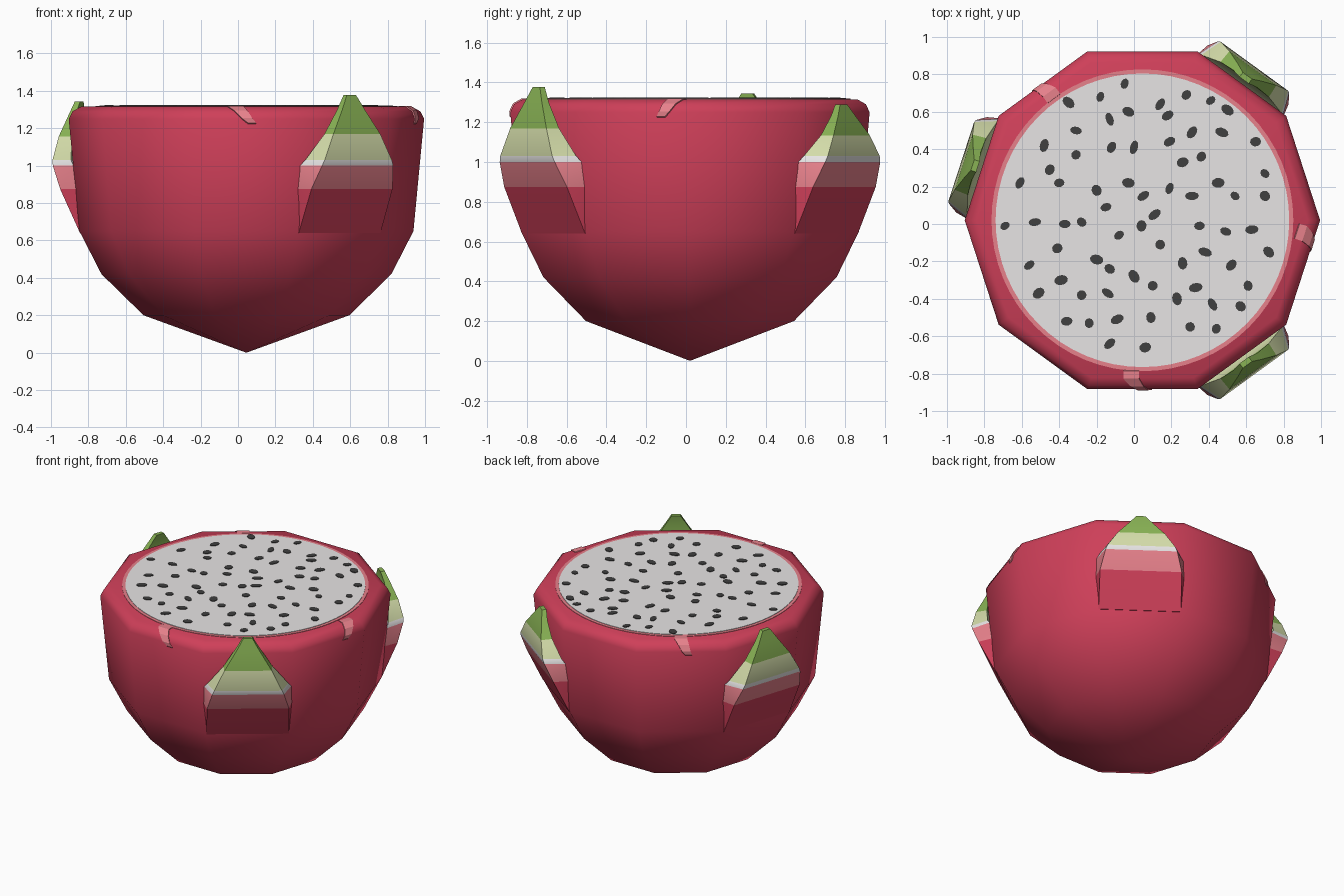
import bpy, bmesh, math, random
from mathutils import Vector

if "Cube" in bpy.data.objects:
    bpy.data.objects.remove(bpy.data.objects["Cube"])

random.seed(4)
CX, CY, TOP = 0.045, 0.02, 1.315


def material(name, r, g, b):
    m = bpy.data.materials.new(name)
    m.diffuse_color = (r, g, b, 1)
    m.use_nodes = True
    m.node_tree.nodes["Principled BSDF"].inputs["Base Color"].default_value = m.diffuse_color
    return m


RED = material("skin_red", 0.62, 0.05, 0.1)
PINK = material("pale_pink", 0.8, 0.22, 0.26)
WHITE = material("flesh_white", 0.8, 0.78, 0.78)
GREEN = material("leaf_green", 0.25, 0.45, 0.09)
LIME = material("leaf_pale_green", 0.66, 0.72, 0.4)
SEED = material("seed_dark", 0.05, 0.05, 0.05)


def finish(name, bm, mats, angle=None):
    bmesh.ops.recalc_face_normals(bm, faces=bm.faces)
    me = bpy.data.meshes.new(name)
    bm.to_mesh(me)
    bm.free()
    ob = bpy.data.objects.new(name, me)
    bpy.context.collection.objects.link(ob)
    for m in mats:
        me.materials.append(m)
    if angle:
        bpy.ops.object.select_all(action='DESELECT')
        ob.select_set(True)
        bpy.context.view_layer.objects.active = ob
        bpy.ops.object.shade_smooth_by_angle(angle=math.radians(angle))
    return ob


def loft(bm, rings, mat_ids=None, cap_start=True):
    """Skin a stack of closed rings and cap its ends."""
    rows = [[bm.verts.new(p) for p in ring] for ring in rings]
    for i, (a, b) in enumerate(zip(rows, rows[1:])):
        for k in range(len(a)):
            n = (k + 1) % len(a)
            f = bm.faces.new((a[k], a[n], b[n], b[k]))
            f.material_index = mat_ids[i] if mat_ids else 0
    if cap_start:
        bm.faces.new(rows[0])
    f = bm.faces.new(rows[-1])
    f.material_index = mat_ids[-1] if mat_ids else 0
    return rows


def circle(r, z, n, x=CX, y=CY, ry=None, turn=0):
    pts = []
    for k in range(n):
        a = 2 * math.pi * k / n
        u, v = r * math.cos(a), (ry or r) * math.sin(a)
        pts.append((x + u * math.cos(turn) - v * math.sin(turn),
                    y + u * math.sin(turn) + v * math.cos(turn), z))
    return pts


def on_side(deg, r, t, z):
    """Point at outward distance r and sideways offset t on a side of the fruit."""
    a = math.radians(deg)
    return Vector((CX + r * math.cos(a) - t * math.sin(a),
                   CY + r * math.sin(a) + t * math.cos(a), z))


# Ten-sided half fruit with a pointed base and a chamfered cut edge
bm = bmesh.new()
profile = [(0.55, 0.2), (0.775, 0.42), (0.893, 0.65), (0.95, 1.25), (0.93, 1.29), (0.885, TOP)]
rows = loft(bm, [circle(r, z, 10) for r, z in profile], cap_start=False)
tip = bm.verts.new((CX, CY, 0))
for k in range(10):
    bm.faces.new((tip, rows[0][(k + 1) % 10], rows[0][k]))
finish("fruit_skin", bm, [RED], 50)

# Cut surface: pink ring and white flesh
for name, r, z, mat in (("flesh_rim", 0.807, TOP + 0.003, PINK), ("flesh", 0.785, TOP + 0.006, WHITE)):
    bm = bmesh.new()
    loft(bm, [circle(r, TOP - 0.002, 64), circle(r, z, 64)])
    finish(name, bm, [mat])

# Seeds scattered over the flesh
SPOTS = [
    (-.05, .75), (-.18, .68), (-.35, .65), (.28, .69), (.41, .66), (.5, .61), (.14, .64), (-.03, .6),
    (-.13, .56), (.18, .58), (-.31, .5), (.31, .49), (.47, .49), (-.48, .42), (.19, .44), (.65, .44),
    (-.31, .37), (-.12, .41), (0, .41), (.36, .36), (-.45, .29), (.26, .33), (.7, .27), (-.61, .22),
    (-.4, .22), (-.03, .22), (.45, .22), (.7, .15), (-.2, .18), (.05, .15), (.19, .19), (.31, .15),
    (.54, .15), (-.15, .09), (.11, .05), (-.69, -.01), (-.53, .01), (-.37, 0), (-.28, .01), (.04, -.01),
    (.35, -.01), (.49, -.04), (.63, -.03), (-.08, -.06), (-.41, -.13), (.14, -.11), (.38, -.15),
    (.72, -.15), (-.56, -.22), (-.2, -.19), (-.13, -.24), (.26, -.21), (.52, -.22), (-.39, -.3),
    (0, -.28), (.1, -.33), (.33, -.34), (.61, -.33), (-.51, -.37), (-.28, -.38), (-.14, -.37),
    (.23, -.4), (.42, -.43), (.57, -.44), (-.36, -.52), (-.24, -.53), (-.09, -.51), (.09, -.5),
    (.3, -.55), (.44, -.56), (-.13, -.64), (.06, -.66)]
bm = bmesh.new()
for x, y in SPOTS:
    a, b, turn = random.uniform(.026, .038), random.uniform(.02, .027), random.uniform(0, math.pi)
    loft(bm, [circle(a, z, 10, x, y, b, turn) for z in (TOP + .005, TOP + .01)])
finish("seeds", bm, [SEED])

# Leaf scales: flared red base, then pink, white, pale green and green bands
# each row: height, outer distance, inner distance, outer half width, inner half width
SCALE = [(.64, .848, .82, .27, .27), (.875, .96, .86, .268, .29), (1.0, 1.012, .88, .235, .285),
         (1.03, 1.018, .9, .222, .265), (1.17, 1.005, .93, .155, .16), (1.3, .975, .935, .075, .08),
         (1.38, .955, .925, .03, .03)]
for name, deg, top in (("front_leaf", -54, 1.378), ("back_leaf", 54, 1.29), ("left_leaf", 162, 1.343)):
    bm = bmesh.new()
    rings = []
    for z, ro, ri, wo, wi in SCALE:
        if z > 1.03:    # only the free tip changes length
            z = 1.03 + (z - 1.03) * (top - 1.03) / 0.35
        rings.append([on_side(deg, ro, -wo, z), on_side(deg, ro, wo, z),
                      on_side(deg, ri, wi, z), on_side(deg, ri, -wi, z)])
    loft(bm, rings, [0, 1, 2, 3, 4, 4])
    finish(name, bm, [RED, PINK, WHITE, LIME, GREEN], 30)

# Pale flecks wrapped over the cut edge
for i, (deg, t, skew) in enumerate(((-90, -.06, .09), (-18, .2, -.06), (126, 0, .05))):
    bm = bmesh.new()
    path = [(.80, TOP, 0), (.842, TOP, 0), (.885, 1.29, .35), (.904, 1.25, .7), (.902, 1.225, 1)]
    rings = []
    for r, z, s in path:
        c, w = t + skew * s, .042 - .02 * s
        rings.append([on_side(deg, r + .005, c - w, z + .004), on_side(deg, r + .005, c + w, z + .004),
                      on_side(deg, r - .002, c + w, z - .003), on_side(deg, r - .002, c - w, z - .003)])
    loft(bm, rings)
    finish(f"edge_fleck_{i + 1}", bm, [PINK])
